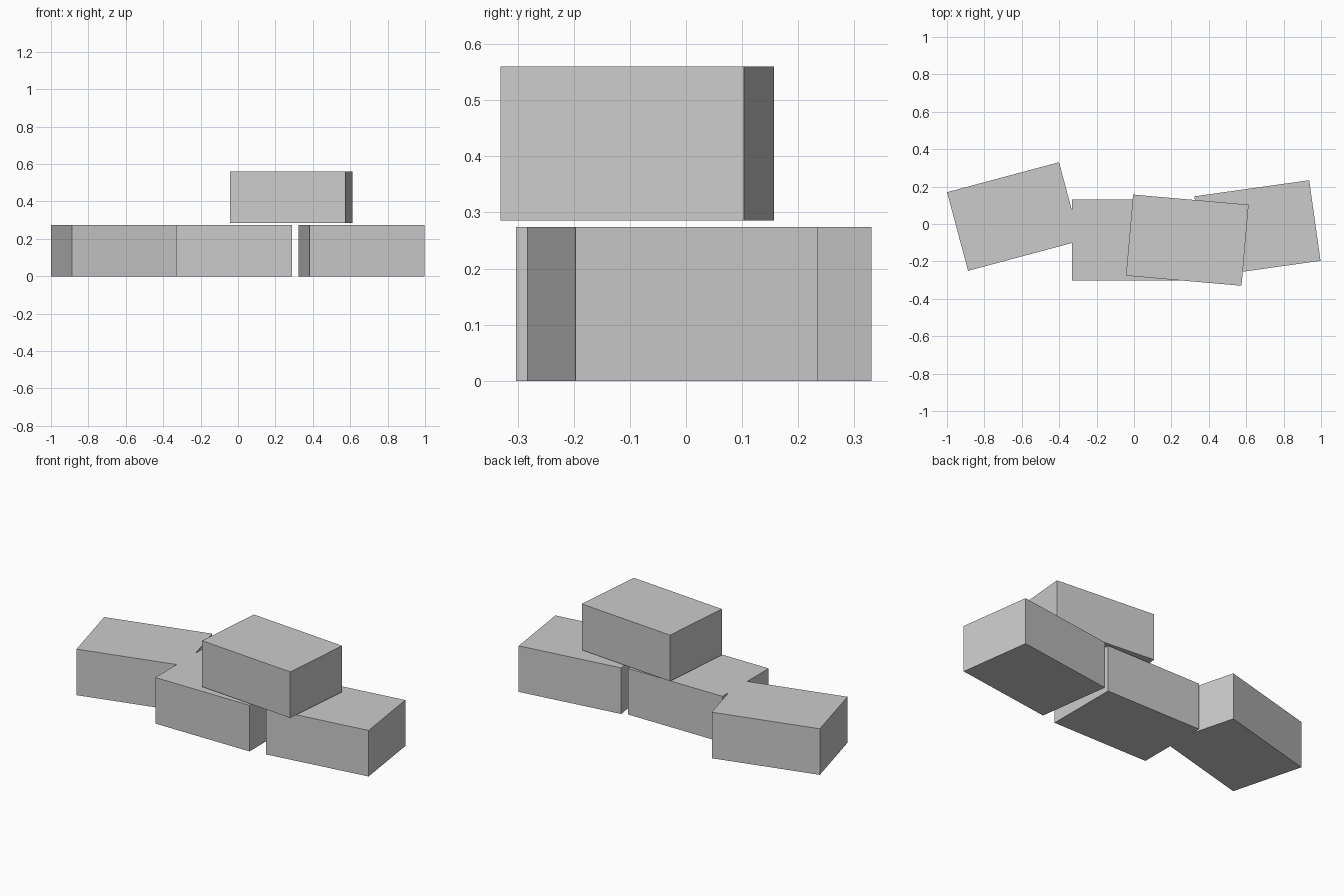
import bpy
import math

if "Cube" in bpy.data.objects:
    bpy.data.objects.remove(bpy.data.objects["Cube"])

LENGTH, DEPTH, HEIGHT = 0.62, 0.435, 0.274

grey = bpy.data.materials.new("light_grey")
grey.diffuse_color = (0.6, 0.6, 0.6, 1.0)
grey.use_nodes = True
grey.node_tree.nodes["Principled BSDF"].inputs["Base Color"].default_value = grey.diffuse_color


def add_block(name, x, y, base, angle):
    """One rectangular block, turned about its vertical axis."""
    bpy.ops.mesh.primitive_cube_add(
        size=1, location=(x, y, base + HEIGHT / 2),
        rotation=(0, 0, math.radians(angle)))
    block = bpy.context.object
    block.name = name
    block.scale = (LENGTH, DEPTH, HEIGHT)
    bpy.ops.object.transform_apply(location=False, rotation=False, scale=True)
    block.data.materials.append(grey)


# Bottom row of three blocks
add_block("left_block", -0.644, 0.04, 0, 15)
add_block("middle_block", -0.022, -0.0855, 0, 0)
add_block("right_block", 0.66, -0.0245, 0, 8)

# Block stacked above the gap, with a thin clearance
add_block("top_block", 0.285, -0.0865, 0.286, -5)
